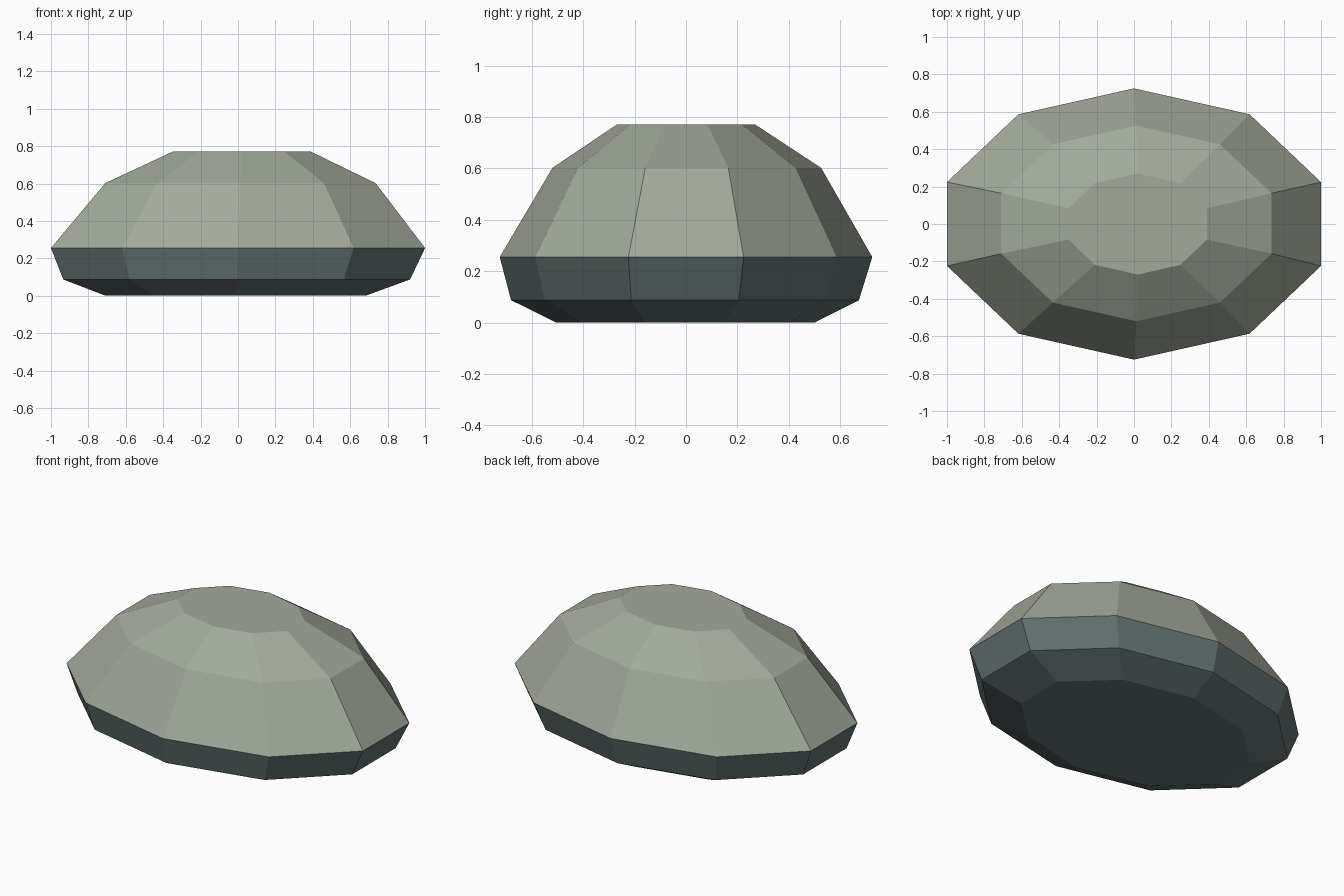
import bpy, bmesh, math

if "Cube" in bpy.data.objects:
    bpy.data.objects.remove(bpy.data.objects["Cube"])

def material(name, rgb):
    m = bpy.data.materials.new(name)
    m.diffuse_color = (*rgb, 1)
    m.use_nodes = True
    m.node_tree.nodes["Principled BSDF"].inputs["Base Color"].default_value = m.diffuse_color
    return m

stone = material("pale moss stone", (0.36, 0.40, 0.33))
damp = material("dark damp stone", (0.13, 0.17, 0.17))

SIDES = 10
# centre x, centre y, radius x, radius y, height
RINGS = [
    (-0.013, -0.002, 0.731, 0.503, 0.0),
    (-0.007, -0.004, 0.975, 0.677, 0.087),
    (0.0, 0.0, 1.0515, 0.725, 0.255),
    (0.013, 0.003, 0.760, 0.523, 0.602),
    (0.020, 0.0, 0.389, 0.270, 0.77),
]

# boulder: stacked ten-sided rings, capped at both ends
bm = bmesh.new()
loops = []
for cx, cy, rx, ry, z in RINGS:
    angles = [math.pi / 2 + math.tau * i / SIDES for i in range(SIDES)]
    loops.append([bm.verts.new((cx + rx * math.cos(a), cy + ry * math.sin(a), z)) for a in angles])
for low, high in zip(loops, loops[1:]):
    for i in range(SIDES):
        j = (i + 1) % SIDES
        bm.faces.new((low[i], low[j], high[j], high[i]))
bm.faces.new(loops[0][::-1])
bm.faces.new(loops[-1])

# everything below the widest ring is dark
for f in bm.faces:
    f.material_index = 1 if f.calc_center_median().z < 0.25 else 0

mesh = bpy.data.meshes.new("boulder")
bm.to_mesh(mesh)
bm.free()
mesh.materials.append(stone)
mesh.materials.append(damp)
bpy.context.collection.objects.link(bpy.data.objects.new("boulder", mesh))
